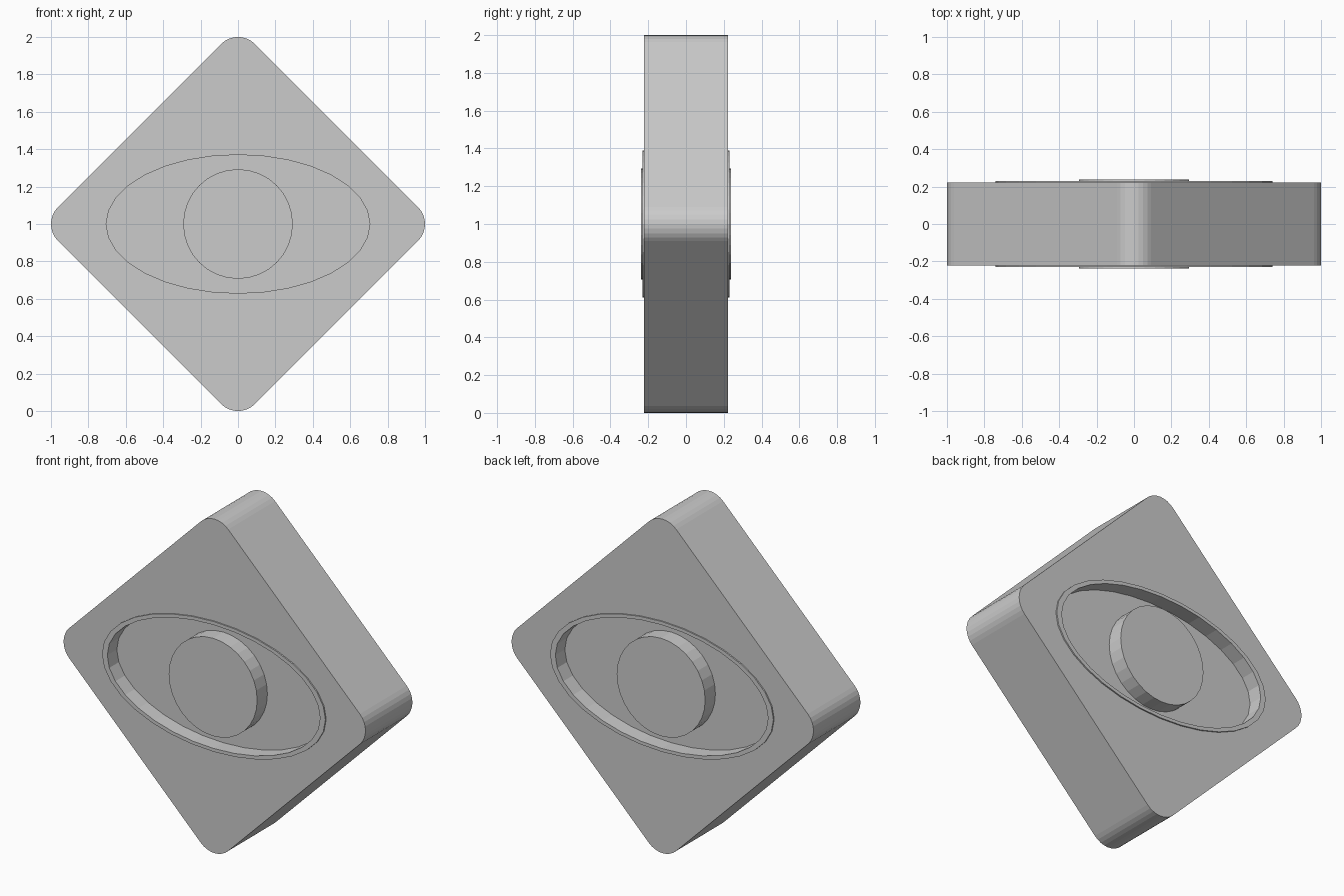
import bpy, bmesh, math

if "Cube" in bpy.data.objects:
    bpy.data.objects.remove(bpy.data.objects["Cube"])

CZ = 1.0                                   # height of the centre
HALF, RIM_Y, PUPIL_Y, FLOOR_Y = 0.222, 0.23, 0.237, 0.14


def ellipse(a, b, n=32):
    return [(a * math.cos(2 * math.pi * i / n), b * math.sin(2 * math.pi * i / n))
            for i in range(n)]


def rounded_diamond(tip=1.0, r=0.128, seg=8):
    pts = []
    for k in range(4):
        c = k * math.pi / 2
        cx, cz = (tip - r) * math.cos(c), (tip - r) * math.sin(c)
        for i in range(seg + 1):
            a = c - math.pi / 4 + math.pi / 2 * i / seg
            pts.append((cx + r * math.cos(a), cz + r * math.sin(a)))
    return pts


def build(name, bm):
    bmesh.ops.recalc_face_normals(bm, faces=bm.faces)
    me = bpy.data.meshes.new(name)
    bm.to_mesh(me)
    bm.free()
    ob = bpy.data.objects.new(name, me)
    ob.location.z = CZ
    bpy.context.collection.objects.link(ob)
    return ob


def prism(name, pts, y0, y1):
    bm = bmesh.new()
    f = [[bm.verts.new((x, y, z)) for x, z in pts] for y in (y0, y1)]
    bm.faces.new(f[0])
    bm.faces.new(f[1])
    n = len(pts)
    for i in range(n):
        j = (i + 1) % n
        bm.faces.new((f[0][i], f[0][j], f[1][j], f[1][i]))
    return build(name, bm)


def ring(name, inner, outer, y0, y1):
    bm = bmesh.new()
    loops = [[bm.verts.new((x, y, z)) for x, z in pts]
             for pts, y in ((inner, y0), (inner, y1), (outer, y1), (outer, y0))]
    n = len(inner)
    for k in range(4):
        p, q = loops[k], loops[(k + 1) % 4]
        for i in range(n):
            j = (i + 1) % n
            bm.faces.new((p[i], p[j], q[j], q[i]))
    return build(name, bm)


# rounded diamond plate
plate = prism("plate", rounded_diamond(), -HALF, HALF)

# eye recess, rim and pupil on both faces
for side, s in (("front", -1), ("back", 1)):
    cutter = prism(side + "_recess_cutter", ellipse(0.722, 0.38), s * FLOOR_Y, s * 0.4)
    cutter.hide_render = True
    cutter.hide_set(True)
    mod = plate.modifiers.new(side + "_recess", 'BOOLEAN')
    mod.operation = 'DIFFERENCE'
    mod.solver = 'EXACT'
    mod.object = cutter
    ring(side + "_eye_rim", ellipse(0.705, 0.37), ellipse(0.74, 0.39),
         s * FLOOR_Y, s * RIM_Y)
    prism(side + "_pupil", ellipse(0.293, 0.293), s * (FLOOR_Y - 0.02), s * PUPIL_Y)
